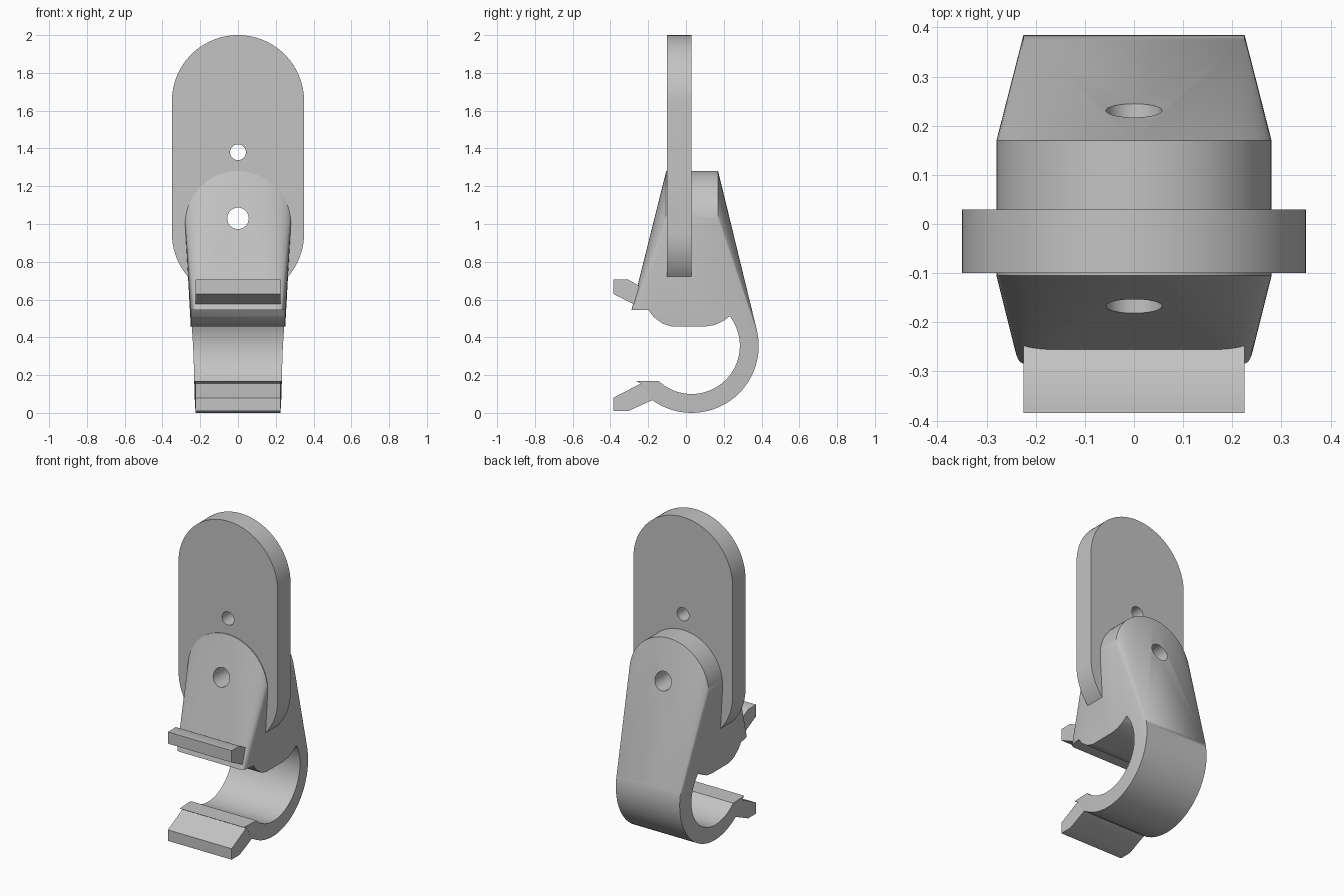
import bpy, bmesh
from math import sin, cos, radians, pi

cube = bpy.data.objects.get("Cube")
if cube:
    bpy.data.objects.remove(cube, do_unlink=True)

grey = bpy.data.materials.new("light_grey")
grey.use_nodes = True
grey.diffuse_color = (0.55, 0.55, 0.55, 1)
grey.node_tree.nodes["Principled BSDF"].inputs["Base Color"].default_value = grey.diffuse_color

RING_Y, RING_Z = 0.03, 0.355
HOLE_Z = 1.03


def add_object(name, bm):
    bmesh.ops.recalc_face_normals(bm, faces=bm.faces)
    mesh = bpy.data.meshes.new(name)
    bm.to_mesh(mesh)
    bm.free()
    mesh.materials.append(grey)
    obj = bpy.data.objects.new(name, mesh)
    bpy.context.collection.objects.link(obj)
    return obj


def arc(cu, cv, r, start, end, n):
    angles = [radians(start + (end - start) * i / n) for i in range(n + 1)]
    return [(cu + r * cos(a), cv + r * sin(a)) for a in angles]


def extrude(name, points, axis, low, high):
    """Extrude a flat profile along x (points are y, z) or y (points are x, z)."""
    bm = bmesh.new()
    place = (lambda u, v: (low, u, v)) if axis == "x" else (lambda u, v: (u, low, v))
    face = bm.faces.new([bm.verts.new(place(u, v)) for u, v in points])
    result = bmesh.ops.extrude_face_region(bm, geom=[face])
    moved = [g for g in result["geom"] if isinstance(g, bmesh.types.BMVert)]
    d = high - low
    bmesh.ops.translate(bm, verts=moved, vec=(d, 0, 0) if axis == "x" else (0, d, 0))
    return add_object(name, bm)


def boolean(obj, cutter, operation):
    mod = obj.modifiers.new("cut", "BOOLEAN")
    mod.object, mod.operation, mod.solver = cutter, operation, "EXACT"
    bpy.context.view_layer.objects.active = obj
    bpy.ops.object.modifier_apply(modifier=mod.name)
    bpy.data.objects.remove(cutter, do_unlink=True)


def drill(obj, z, r):
    circle = arc(0, z, r, 0, 360, 40)[:-1]
    boolean(obj, extrude("drill", circle, "y", -0.6, 0.6), "DIFFERENCE")


# Clamp body: hull of two rounded ends above and a wide cylinder below
bm = bmesh.new()
for y in (-0.105, 0.17):
    for x, z in arc(0, 1.0, 0.28, 0, 180, 40):
        bm.verts.new((x, y, z))
for x in (-0.225, 0.225):
    for y, z in arc(RING_Y, RING_Z, 0.355, 0, 360, 80)[:-1]:
        bm.verts.new((x, y, z))
hull = bmesh.ops.convex_hull(bm, input=bm.verts)
loose = {g for g in hull["geom_interior"] + hull["geom_unused"]
         if isinstance(g, bmesh.types.BMVert)}
bmesh.ops.delete(bm, geom=list(loose), context="VERTS")
clamp_body = add_object("clamp_body", bm)

# Side profile that opens the hook and its mouth
profile = [(-0.5, 1.5), (-0.5, 0.545), (-0.2, 0.545), (-0.17, 0.507), (-0.125, 0.473),
           (-0.075, 0.457), (0.1, 0.457), (0.15, 0.465), (0.2, 0.488)]
profile += arc(RING_Y, RING_Z, 0.255, 38, -133.4, 50)
profile += [(-0.265, 0.17), (-0.24, 0.155), (-0.18, 0.069), (-0.18, -0.1),
            (0.6, -0.1), (0.6, 1.5)]
boolean(clamp_body, extrude("side_profile", profile, "x", -0.5, 0.5), "INTERSECT")
drill(clamp_body, HOLE_Z, 0.057)

# Long rounded plate held in the clamp
outline = arc(0, 1.65, 0.35, 0, 180, 48) + arc(0, 0.95, 0.35, 180, 360, 48)
plate = extrude("plate", outline, "y", -0.1, 0.03)
drill(plate, HOLE_Z, 0.057)
drill(plate, 1.38, 0.042)

# Finger tabs above and below the mouth
upper_tab = extrude("upper_tab", [(-0.385, 0.705), (-0.385, 0.63), (-0.25, 0.562),
                                  (-0.2, 0.6), (-0.243, 0.67), (-0.305, 0.705)],
                    "x", -0.225, 0.225)
lower_tab = extrude("lower_tab", [(-0.385, 0.01), (-0.305, 0.01), (-0.18, 0.067),
                                  (-0.14, 0.08), (-0.2, 0.15), (-0.24, 0.155),
                                  (-0.385, 0.08)], "x", -0.225, 0.225)

# Smooth curved surfaces, keep edges crisp
bpy.ops.object.select_all(action="DESELECT")
for obj in (clamp_body, plate, upper_tab, lower_tab):
    obj.select_set(True)
bpy.context.view_layer.objects.active = clamp_body
bpy.ops.object.shade_smooth_by_angle(angle=pi / 6)
